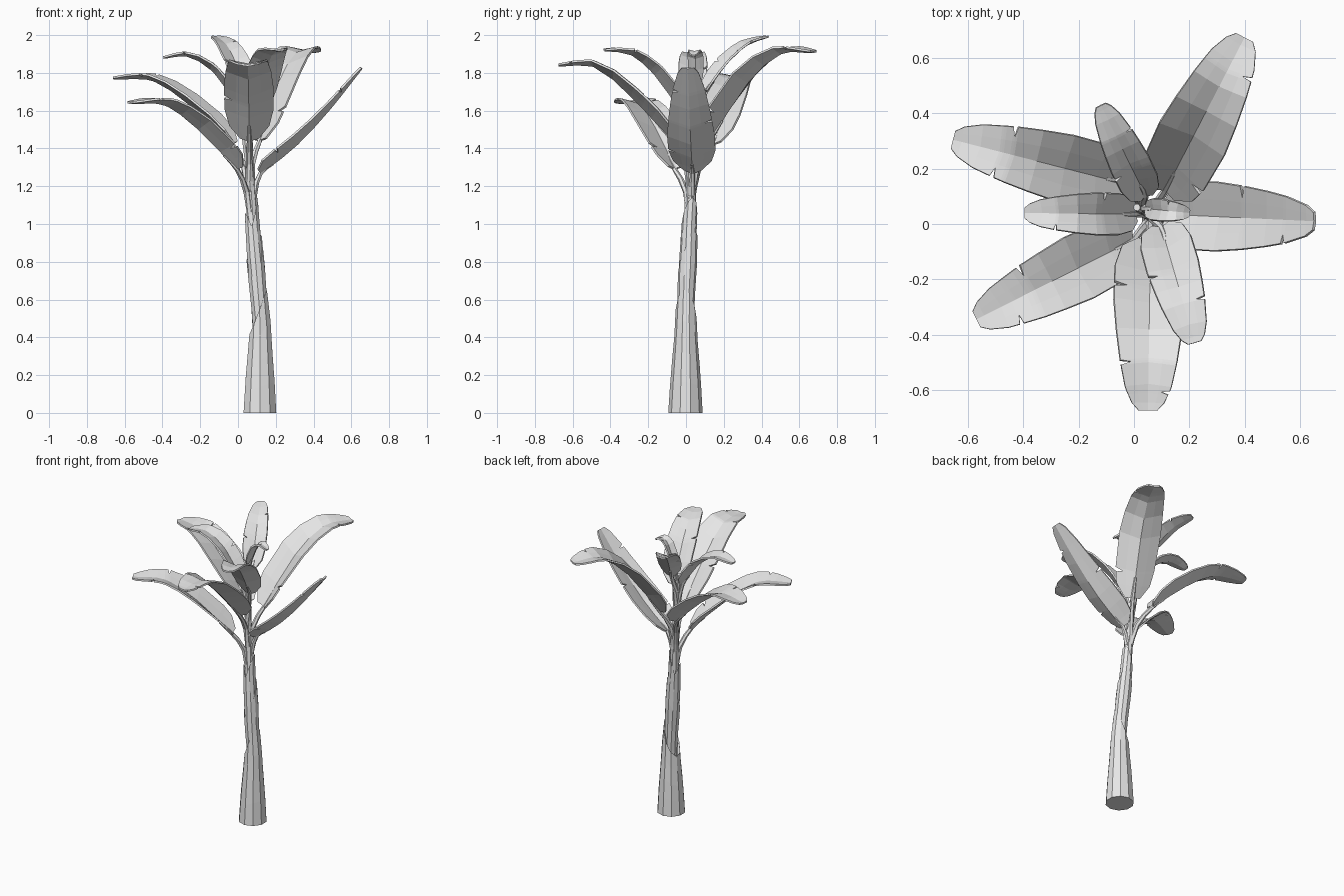
import bpy, bmesh, math
from mathutils import Vector

cube = bpy.data.objects.get("Cube")
if cube:
    bpy.data.objects.remove(cube, do_unlink=True)

# One pale grey colour for the whole plant
grey = bpy.data.materials.new("pale_grey")
grey.use_nodes = True
grey.diffuse_color = (0.8, 0.8, 0.8, 1)
grey.node_tree.nodes["Principled BSDF"].inputs["Base Color"].default_value = (0.8, 0.8, 0.8, 1)


def finish(bm, name):
    bmesh.ops.recalc_face_normals(bm, faces=bm.faces)
    mesh = bpy.data.meshes.new(name)
    bm.to_mesh(mesh)
    bm.free()
    mesh.materials.append(grey)
    obj = bpy.data.objects.new(name, mesh)
    bpy.context.collection.objects.link(obj)
    return obj


def sample(table, t):
    """Linear lookup in a list of (key, value) pairs."""
    for (a, va), (b, vb) in zip(table, table[1:]):
        if t <= b:
            return va + (vb - va) * max(0, (t - a) / (b - a))
    return table[-1][1]


def spline(points, t):
    """Smooth curve through evenly spaced points."""
    span = len(points) - 1
    i = min(int(t * span), span - 1)
    f = t * span - i
    b, c = points[i], points[i + 1]
    a = points[i - 1] if i else b * 2 - c
    d = points[i + 2] if i + 2 <= span else c * 2 - b
    return b + ((c - a) + ((a * 2 - b * 5 + c * 4 - d) + (b * 3 - a - c * 3 + d) * f) * f) * f / 2


def skin(bm, rings, cap_end=True):
    """Join rings of points into a tube."""
    rows = [[bm.verts.new(p) for p in ring] for ring in rings]
    n = len(rows[0])
    for low, high in zip(rows, rows[1:]):
        for k in range(n):
            j = (k + 1) % n
            bm.faces.new((low[k], low[j], high[j], high[k]))
    bm.faces.new(rows[0][::-1])
    if cap_end:
        bm.faces.new(rows[-1])


# Trunk centre line, leaning to one side and slightly back
LEAN_X = [(0, 0.116), (0.5, 0.118), (0.8, 0.093), (1.0, 0.076), (1.2, 0.065), (1.45, 0.052), (1.7, 0.01)]
LEAN_Y = [(0, -0.003), (0.6, 0.0), (0.8, 0.009), (1.0, 0.017), (1.2, 0.029), (1.45, 0.037), (1.7, 0.06)]


def core(z):
    return Vector((sample(LEAN_X, z), sample(LEAN_Y, z), z))


def sheath(name, bottom, low, high, facing, radii, sides=10):
    """Tube wrapped round the trunk with a slanting top that peaks towards facing."""
    rings = []
    steps = 4
    for s in range(steps + 1):
        ring = []
        for k in range(sides):
            a = math.tau * (k + 0.5) / sides
            top = low + (high - low) * (1 + math.cos(a - math.radians(facing))) / 2
            z = bottom + (top - bottom) * s / steps
            r = sample(radii, z)
            ring.append(core(z) + Vector((math.cos(a), math.sin(a), 0)) * r)
        rings.append(ring)
    bm = bmesh.new()
    skin(bm, rings, cap_end=False)
    # Inner lip folded back into the trunk
    top_edges = [e for e in bm.edges if e.is_boundary]
    lip = bmesh.ops.extrude_edge_only(bm, edges=top_edges)["geom"]
    for v in (g for g in lip if isinstance(g, bmesh.types.BMVert)):
        centre = core(v.co.z)
        v.co = centre + (v.co - centre) * 0.75 - Vector((0, 0, 0.02))
    finish(bm, name)


sheath("trunk_base_sheath", 0, 0.4, 0.65, -10, [(0, 0.091), (0.2, 0.079), (0.4, 0.061), (0.65, 0.05)])
sheath("trunk_middle_sheath", 0.3, 0.72, 0.96, 55, [(0.3, 0.038), (0.6, 0.046), (0.8, 0.05), (0.96, 0.046)])
sheath("trunk_left_wrap", 0.6, 0.8, 1.06, 200, [(0.6, 0.04), (0.8, 0.046), (1.06, 0.038)])
sheath("trunk_upper_sheath", 0.65, 0.92, 1.14, 15, [(0.65, 0.036), (0.9, 0.042), (1.14, 0.038)])


def stalk(name, points, start, end, sides=6, steps=6):
    """Tapered stem following a smooth path."""
    rings = []
    for s in range(steps + 1):
        t = s / steps
        p = spline(points, t)
        along = spline(points, min(t + 0.05, 1)) - spline(points, max(t - 0.05, 0))
        turn = along.to_track_quat("Z", "Y")
        r = start + (end - start) * t
        rings.append([p + turn @ Vector((math.cos(math.tau * k / sides) * r,
                                         math.sin(math.tau * k / sides) * r, 0)) for k in range(sides)])
    bm = bmesh.new()
    skin(bm, rings)
    finish(bm, name)


stalk("trunk_core", [core(z) for z in (0.9, 1.15, 1.4, 1.7)], 0.034, 0.013, sides=8)

# Half width of a blade along its length: blunt base, straight taper to the tip
OUTLINE = [(0, 0.36), (0.07, 0.8), (0.18, 0.98), (0.36, 1), (0.6, 0.88), (0.85, 0.64), (0.95, 0.45), (1, 0.26)]


def leaf(name, start, tip, heights, width, tears):
    """Folded blade with torn edges, on its own stem."""
    start, tip = Vector((*start, 0)), Vector((*tip, 0))
    last = len(heights) - 1
    path = [start.lerp(tip, i / last) + Vector((0, 0, h)) for i, h in enumerate(heights)]
    side = (tip - start).cross(Vector((0, 0, 1))).normalized()

    def point(u, c):
        v = u + 0.03 * abs(c) * math.sin(math.pi * u)
        along = spline(path, min(v + 0.03, 1)) - spline(path, max(v - 0.03, 0))
        up = side.cross(along).normalized()
        half = width * sample(OUTLINE, u)
        rise = (0.48 - 0.33 * v) * abs(c) * half
        return spline(path, v) + side * c * half + up * rise

    # Plain rows, plus three close rows at each tear
    rows = [(u, 0, 1) for u in (0, 0.07, 0.18, 0.36, 0.52, 0.68, 0.84, 0.95, 1)]
    for u, edge in tears:
        rows = [r for r in rows if r[1] or abs(r[0] - u) > 0.04]
        rows += [(u - 0.012, 0, 1), (u, edge, 0.64), (u + 0.012, 0, 1)]
    rows.sort()
    bm = bmesh.new()
    grid = []
    for u, edge, reach in rows:
        cols = [c * reach if c == edge and edge else c for c in (-1, -0.5, 0, 0.5, 1)]
        grid.append([bm.verts.new(point(u, c)) for c in cols])
    for a, b in zip(grid, grid[1:]):
        for k in range(len(a) - 1):
            bm.faces.new((a[k], a[k + 1], b[k + 1], b[k]))
    blade = finish(bm, name + "_blade")
    thick = blade.modifiers.new("thickness", "SOLIDIFY")
    thick.thickness = 0.011
    thick.offset = 0

    # Stem leaves the trunk and runs a little way under the blade
    z = heights[0]
    bend = core(z - 0.12).lerp(path[0] - Vector((0, 0, 0.12)), 0.3)
    stalk(name + "_stem", [core(z - 0.32), bend, path[0], spline(path, 0.12)], 0.021, 0.009)


L, R = -1, 1
leaf("left_leaf", (0.12, 0.035), (0.655, 0.01), (1.27, 1.41, 1.6, 1.825), 0.125,
     [(0.2, R), (0.52, L), (0.8, R)])
leaf("back_left_leaf", (0.115, 0.125), (0.4, 0.675), (1.44, 1.73, 1.9, 1.91), 0.132,
     [(0.14, R), (0.78, R)])
leaf("back_right_leaf", (-0.03, 0.145), (-0.655, 0.305), (1.42, 1.62, 1.76, 1.77), 0.124,
     [(0.66, R), (0.72, L)])
leaf("front_right_leaf", (-0.005, -0.06), (-0.57, -0.345), (1.29, 1.49, 1.63, 1.64), 0.122,
     [(0.14, L), (0.64, R), (0.76, L)])
leaf("front_leaf", (0.06, -0.07), (0.05, -0.675), (1.44, 1.66, 1.83, 1.84), 0.13,
     [(0.28, R), (0.7, R), (0.88, L)])
leaf("small_front_left_leaf", (0.1, -0.015), (0.22, -0.43), (1.58, 1.78, 1.9, 1.92), 0.096,
     [(0.4, R), (0.65, L)])
leaf("small_right_leaf", (0, 0.035), (-0.395, 0.04), (1.63, 1.81, 1.89, 1.88), 0.076,
     [(0.3, R), (0.7, L)])
leaf("small_back_leaf", (0.04, 0.105), (-0.12, 0.43), (1.7, 1.85, 1.95, 1.99), 0.074,
     [(0.3, L), (0.65, R)])
leaf("young_centre_leaf", (0.05, 0.055), (0.2, 0.04), (1.74, 1.87, 1.91, 1.89), 0.04,
     [(0.5, L)])
